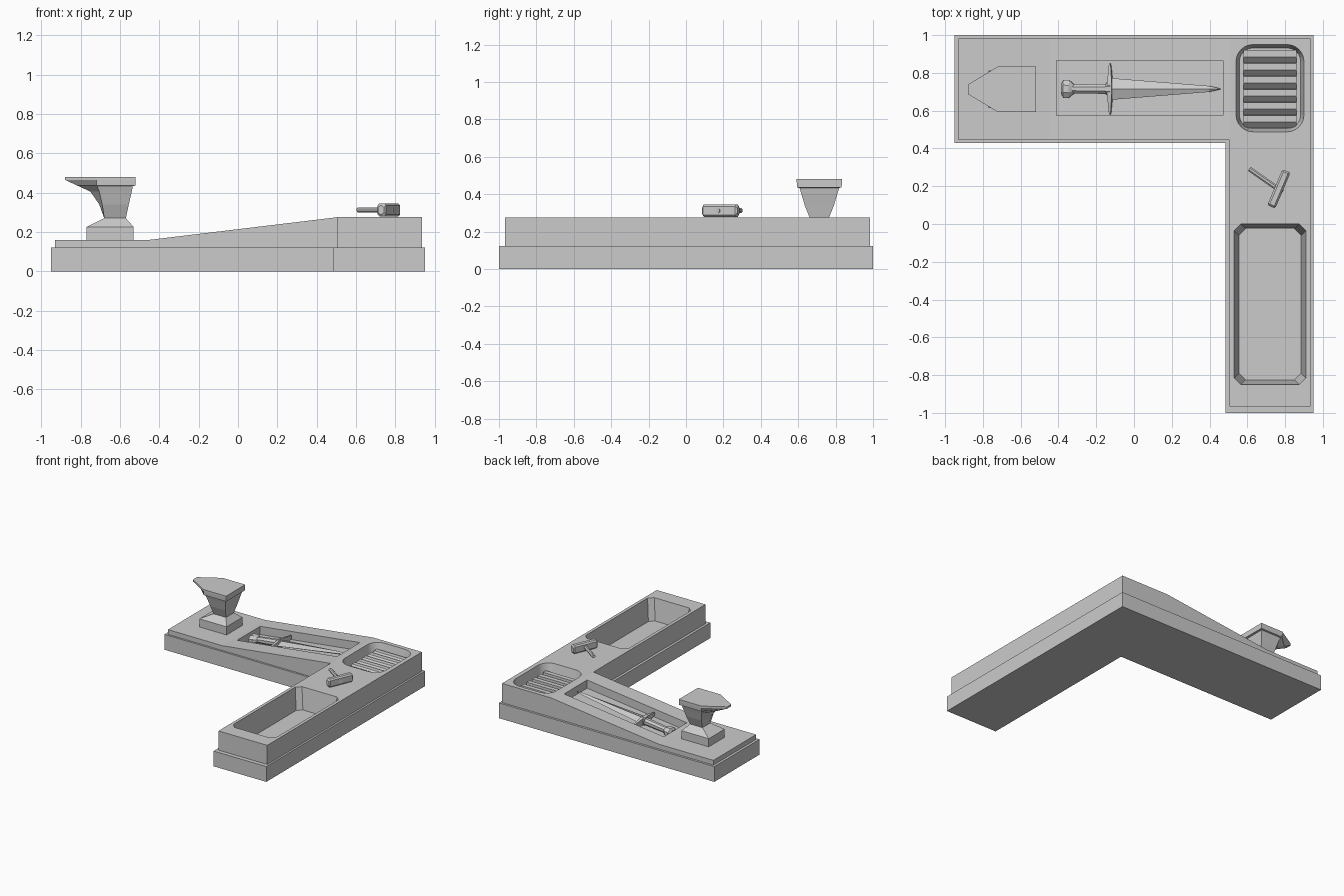
import bpy, bmesh, math
from math import sin, cos, pi
from mathutils import Vector

if "Cube" in bpy.data.objects:
    bpy.data.objects.remove(bpy.data.objects["Cube"])


def finish(name, bm):
    bmesh.ops.recalc_face_normals(bm, faces=bm.faces)
    me = bpy.data.meshes.new(name)
    bm.to_mesh(me)
    bm.free()
    ob = bpy.data.objects.new(name, me)
    bpy.context.collection.objects.link(ob)
    return ob


def loft(name, rings):
    """Closed solid through rings of equal point count."""
    bm = bmesh.new()
    vs = [[bm.verts.new(p) for p in r] for r in rings]
    n = len(rings[0])
    for a, b in zip(vs, vs[1:]):
        for i in range(n):
            j = (i + 1) % n
            bm.faces.new((a[i], a[j], b[j], b[i]))
    bm.faces.new(vs[0])
    bm.faces.new(vs[-1])
    return finish(name, bm)


def slab(name, quads, z_bottom):
    """Sheet of top quads, extruded down to a flat underside."""
    bm = bmesh.new()
    for q in quads:
        bm.faces.new([bm.verts.new(p) for p in q])
    bmesh.ops.remove_doubles(bm, verts=bm.verts, dist=0.0005)
    ext = bmesh.ops.extrude_face_region(bm, geom=bm.faces[:])
    for v in ext['geom']:
        if isinstance(v, bmesh.types.BMVert):
            v.co.z = z_bottom
    return finish(name, bm)


def rounded_rect(x0, x1, y0, y1, r, seg, z):
    """Rectangle with corners cut by seg segments."""
    pts = []
    for cx, cy, a0 in ((x1 - r, y1 - r, 0), (x0 + r, y1 - r, 1),
                       (x0 + r, y0 + r, 2), (x1 - r, y0 + r, 3)):
        for k in range(seg + 1):
            a = (a0 + k / seg) * pi / 2
            pts.append((cx + r * cos(a), cy + r * sin(a), z))
    return pts


def cut(target, cutter):
    m = target.modifiers.new("cut", 'BOOLEAN')
    m.operation = 'DIFFERENCE'
    m.solver = 'EXACT'
    m.object = cutter
    cutter.hide_render = True
    cutter.hide_set(True)


SLOPE = (0.275 - 0.16) / 0.955


def top_z(x):
    return 0.16 + max(0, x + 0.45) * SLOPE


def l_quads(x0, xm, x1, y0, ym, y1, xs, zf):
    """Top quads of an L: the arm split at xs, then corner and leg."""
    xs = [x0] + xs + [xm, x1]
    quads = [[(a, ym, zf(a)), (b, ym, zf(b)), (b, y1, zf(b)), (a, y1, zf(a))]
             for a, b in zip(xs, xs[1:])]
    z = zf(xm)
    quads.append([(xm, y0, z), (x1, y0, z), (x1, ym, z), (xm, ym, z)])
    return quads


# L-shaped plinth and ramped upper body
base = slab("base_plinth", l_quads(-0.95, 0.485, 0.95, -1, 0.43, 1, [], lambda x: 0.122), 0)
body = slab("ramped_body", l_quads(-0.93, 0.505, 0.935, -0.967, 0.445, 0.983, [-0.45],
                                   lambda x: min(0.275, top_z(x))), 0.122)

# Water basin with chamfered corners
basin = loft("basin_cutter", [rounded_rect(0.53 + i, 0.91 - i, -0.85 + i, -i, 0.035, 1, z)
                              for i, z in ((0.025, 0.105), (0, 0.275), (0, 0.32))])
# Rounded fire pit
pit = loft("fire_pit_cutter", [rounded_rect(0.54 + i, 0.90 - i, 0.488 + i, 0.95 - i, 0.09 - i, 6, z)
                               for i, z in ((0.018, 0.19), (0, 0.275), (0, 0.32))])
# Dagger tray following the ramp
tray = loft("tray_cutter", [[(x, y, top_z(x) + d) for x, y in
                             ((-0.41, 0.575), (0.47, 0.575), (0.47, 0.865), (-0.41, 0.865))]
                            for d in (-0.065, 0.05)])
for c in (basin, tray):
    cut(base, c)
for c in (basin, pit, tray):
    cut(body, c)

# Fire pit slats: saw-tooth profile swept along x
prof = [(0.92, 0.185)]
for i in range(6):
    y = 0.92 - 0.069 * i
    prof += [(y, 0.228), (y - 0.036, 0.228), (y - 0.068, 0.196)]
prof.append((0.507, 0.185))
loft("fire_pit_slats", [[(x, y, z) for y, z in prof] for x in (0.58, 0.86)])

# Anvil: z, tip x, shoulder x, back x, tip half width, half width
AY = 0.713
rows = [(0.16, -0.77, -0.77, -0.53, 0.05, 0.1), (0.225, -0.77, -0.77, -0.53, 0.05, 0.1),
        (0.27, -0.68, -0.68, -0.57, 0.025, 0.05), (0.34, -0.705, -0.69, -0.555, 0.03, 0.078),
        (0.405, -0.75, -0.705, -0.54, 0.03, 0.097), (0.433, -0.81, -0.715, -0.535, 0.027, 0.106),
        (0.436, -0.817, -0.718, -0.52, 0.026, 0.119), (0.465, -0.88, -0.72, -0.52, 0.025, 0.121),
        (0.48, -0.88, -0.72, -0.52, 0.025, 0.121)]
loft("anvil", [[(t, AY + th, z), (t, AY - th, z), (s, AY - w, z), (b, AY - w, z),
                (b, AY + w, z), (s, AY + w, z)] for z, t, s, b, th, w in rows])


# Dagger lying in the tray, built along x
def round_ring(x, r, rz, n=8):
    return [(x, r * cos(2 * pi * (k + .5) / n), rz * sin(2 * pi * (k + .5) / n)) for k in range(n)]


parts = [
    loft("dagger_blade", [[(x, w, 0), (x, 0, t), (x, -w, 0), (x, 0, -t)] for x, w, t in
                          ((-0.13, 0.058, 0.018), (0.40, 0.016, 0.012), (0.462, 0.002, 0.002))]),
    loft("dagger_guard", [[(-0.128 + s * h, y, q * v) for s, q in ((-1, -1), (1, -1), (1, 1), (-1, 1))]
                          for y, h, v in ((-0.135, 0.004, 0.012), (-0.09, 0.008, 0.02),
                                          (-0.03, 0.012, 0.03), (0.03, 0.012, 0.03),
                                          (0.09, 0.008, 0.02), (0.135, 0.004, 0.012))]),
    loft("dagger_grip", [round_ring(x, r, r) for x, r in
                         ((-0.34, 0.024), (-0.24, 0.027), (-0.15, 0.028),
                          (-0.148, 0.036), (-0.125, 0.036))]),
    loft("dagger_pommel", [round_ring(x, r, r * 0.72) for x, r in
                           ((-0.388, 0.03), (-0.375, 0.052), (-0.345, 0.05), (-0.32, 0.026))]),
]
for p in parts:
    p.location = (0, 0.715, top_z(0) - 0.036)
    p.rotation_euler = (0, -math.atan(SLOPE), 0)

# Hammer resting by the basin
head = loft("hammer_head", [rounded_rect(-h, h, -w, w, 0.01, 1, z) for z, h, w in
                            ((-0.103, 0.022, 0.016), (-0.093, 0.033, 0.023),
                             (0.093, 0.033, 0.023), (0.103, 0.022, 0.016))])
head.location = (0.767, 0.186, 0.312)
head.rotation_euler = (0, pi / 2, math.radians(67))
handle = loft("hammer_handle", [round_ring(x, 0.014, 0.014) for x in (-0.185, 0.03)])
handle.location = (0.762, 0.186, 0.312)
handle.rotation_euler = (0, 0, math.radians(-35))
